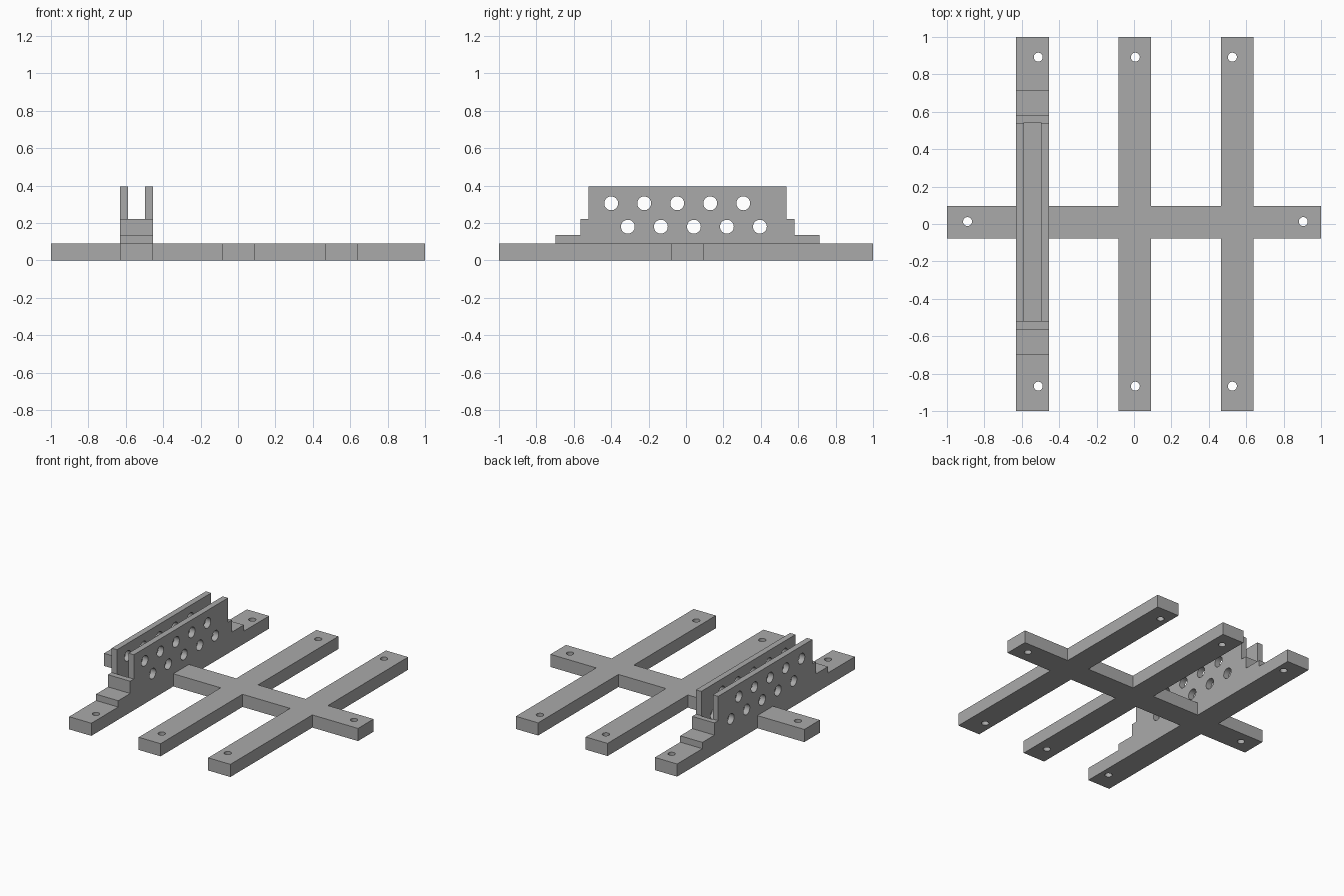
import bpy, bmesh, math
from mathutils import Matrix, Vector

if "Cube" in bpy.data.objects:
    bpy.data.objects.remove(bpy.data.objects["Cube"])

grey = bpy.data.materials.new("light grey")
grey.diffuse_color = (0.4, 0.4, 0.4, 1)
grey.use_nodes = True
grey.node_tree.nodes["Principled BSDF"].inputs["Base Color"].default_value = grey.diffuse_color


def make_object(name, bm):
    bmesh.ops.recalc_face_normals(bm, faces=bm.faces)
    mesh = bpy.data.meshes.new(name)
    bm.to_mesh(mesh)
    bm.free()
    mesh.materials.append(grey)
    obj = bpy.data.objects.new(name, mesh)
    bpy.context.collection.objects.link(obj)
    return obj


def prism(name, points, offset):
    """Extrude a closed outline of 3D points along offset."""
    bm = bmesh.new()
    face = bm.faces.new([bm.verts.new(p) for p in points])
    ext = bmesh.ops.extrude_face_region(bm, geom=[face], use_keep_orig=True)
    moved = [g for g in ext["geom"] if isinstance(g, bmesh.types.BMVert)]
    bmesh.ops.translate(bm, verts=moved, vec=Vector(offset))
    return make_object(name, bm)


def pegs(name, centres, radius, depth, rotation=Matrix()):
    """Cylinders used as hole cutters."""
    bm = bmesh.new()
    for c in centres:
        bmesh.ops.create_cone(bm, cap_ends=True, segments=32, radius1=radius, radius2=radius,
                              depth=depth, matrix=Matrix.Translation(c) @ rotation)
    return make_object(name, bm)


def combine(target, tool, operation):
    """Apply a boolean and remove the helper object."""
    mod = target.modifiers.new("combine", 'BOOLEAN')
    mod.operation, mod.solver, mod.object = operation, 'EXACT', tool
    bpy.context.view_layer.update()
    deps = bpy.context.evaluated_depsgraph_get()
    mesh = bpy.data.meshes.new_from_object(target.evaluated_get(deps))
    target.modifiers.clear()
    target.data = mesh
    bpy.data.objects.remove(tool, do_unlink=True)


T = 0.09                       # beam thickness
XL, XR = -0.63, -0.455         # stepped rail sides
Y0, Y1 = -0.078, 0.097         # cross beam sides

# Flat grid: cross beam with two long beams, as one outline
edge = [(-1, Y0)]
for a, b in ((-0.082, 0.09), (0.465, 0.64)):
    edge += [(a, Y0), (a, -1), (b, -1), (b, Y0)]
edge += [(1, Y0), (1, Y1)]
for a, b in ((0.465, 0.64), (-0.082, 0.09)):
    edge += [(b, Y1), (b, 1), (a, 1), (a, Y1)]
edge += [(-1, Y1)]
frame = prism("beam_frame", [(x, y, 0) for x, y in edge], (0, 0, T))

# Stepped rail: side profile extruded across its width
left = [(-1, 0), (-1, T), (-0.698, T), (-0.698, 0.135), (-0.563, 0.135),
        (-0.563, 0.222), (-0.522, 0.222), (-0.522, 0.395)]
right = [(0.538, 0.395), (0.538, 0.222), (0.58, 0.222), (0.58, 0.135),
         (0.715, 0.135), (0.715, T), (1, T), (1, 0)]
rail = prism("stepped_rail", [(XL, y, z) for y, z in left + right], (XR - XL, 0, 0))
combine(frame, rail, 'UNION')

# Round holes through the rail walls, two staggered rows
side = [(-0.54, y + 0.1765 * i, z) for y, z in ((-0.4, 0.305), (-0.311, 0.18)) for i in range(5)]
combine(frame, pegs("wall_holes", side, 0.037, 0.4, Matrix.Rotation(math.pi / 2, 4, 'Y')), 'DIFFERENCE')

# Long slot between the walls
sx0, sx1, sy0, sy1 = -0.588, -0.497, -0.522, 0.542
slot = prism("slot", [(sx0, sy0, T), (sx1, sy0, T), (sx1, sy1, T), (sx0, sy1, T)], (0, 0, 0.5))
combine(frame, slot, 'DIFFERENCE')

# Clear the small ledge ends between the walls and pin holes at the beam tips
tips = [(x, y, 0.05) for x in (-0.512, 0.007, 0.526) for y in (-0.867, 0.892)]
tips += [(-0.89, 0.013, 0.05), (0.905, 0.013, 0.05)]
combine(frame, pegs("pin_holes", tips, 0.024, 0.3), 'DIFFERENCE')

# Smooth hole walls, keep crisp edges
bpy.context.view_layer.objects.active = frame
frame.select_set(True)
bpy.ops.object.shade_smooth_by_angle(angle=math.radians(30))
